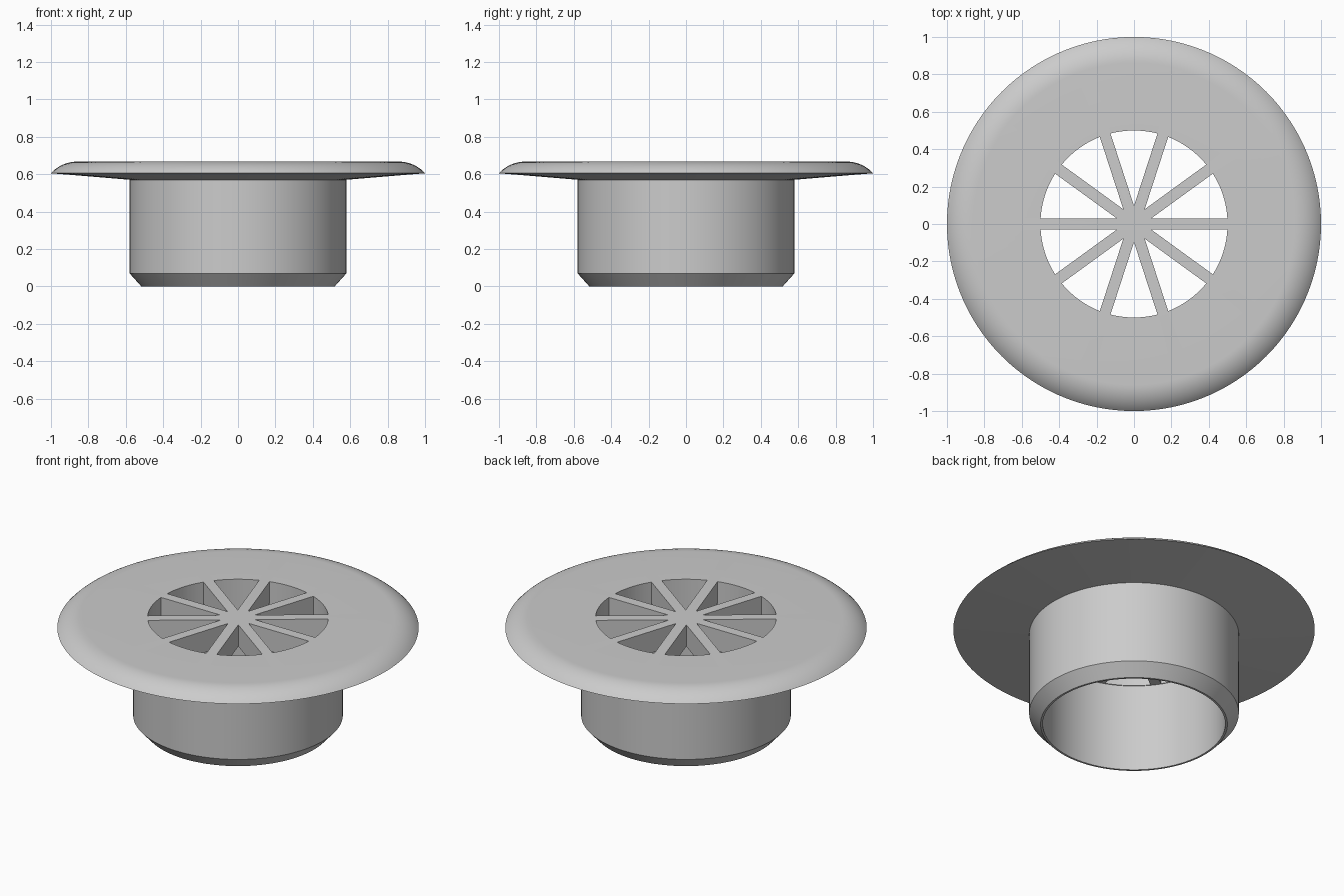
import bpy
import bmesh
from math import sin, cos, pi, radians, sqrt

cube = bpy.data.objects.get("Cube")
if cube:
    bpy.data.objects.remove(cube, do_unlink=True)

SEGMENTS = 120
TOP = 0.667
SPOKES = 10
HALF_WIDTH = 0.03
SLOT_RADIUS = 0.5

grey = bpy.data.materials.new("light grey")
grey.use_nodes = True
colour = (0.6, 0.6, 0.6, 1)
grey.diffuse_color = colour
grey.node_tree.nodes["Principled BSDF"].inputs["Base Color"].default_value = colour


def make_object(name, bm):
    bmesh.ops.recalc_face_normals(bm, faces=bm.faces)
    mesh = bpy.data.meshes.new(name)
    bm.to_mesh(mesh)
    bm.free()
    mesh.materials.append(grey)
    obj = bpy.data.objects.new(name, mesh)
    bpy.context.collection.objects.link(obj)
    return obj


def lathe(name, profile):
    bm = bmesh.new()
    verts = [bm.verts.new((r, 0, z)) for r, z in profile]
    edges = [bm.edges.new(pair) for pair in zip(verts, verts[1:])]
    bmesh.ops.spin(bm, geom=verts + edges, cent=(0, 0, 0), axis=(0, 0, 1),
                   angle=2 * pi, steps=SEGMENTS, use_merge=False)
    bmesh.ops.remove_doubles(bm, verts=bm.verts, dist=0.0001)
    return make_object(name, bm)


# Hollow tube with a chamfered foot, wide flange and closed top plate
lip = [(0.86 + 0.189 * sin(a), TOP - 0.189 * (1 - cos(a)))
       for a in [radians(47.8) * i / 10 for i in range(11)]]
profile = [(0, 0.535), (0.505, 0.535), (0.505, 0), (0.517, 0),
           (0.58, 0.07), (0.58, 0.57)] + lip[::-1] + [(0, TOP)]
drain = lathe("drain_cover", profile)

# Wedge-shaped cutters that leave the straight spokes between them
bm = bmesh.new()
step = 2 * pi / SPOKES
tip = HALF_WIDTH / sin(step / 2)
margin = math_margin = HALF_WIDTH / SLOT_RADIUS
for k in range(SPOKES):
    start, end = k * step + margin, (k + 1) * step - margin
    middle = (k + 0.5) * step
    outline = [(tip, middle)]
    outline += [(SLOT_RADIUS, start + (end - start) * i / 10) for i in range(11)]
    base = bm.faces.new([bm.verts.new((r * cos(a), r * sin(a), 0.45))
                         for r, a in outline])
    result = bmesh.ops.extrude_face_region(bm, geom=[base])
    top = [v for v in result["geom"] if isinstance(v, bmesh.types.BMVert)]
    bmesh.ops.translate(bm, verts=top, vec=(0, 0, 0.4))
cutter = make_object("slot_cutter", bm)
cutter.hide_render = True

# Cut the slots and smooth the round surfaces
slots = drain.modifiers.new("slots", 'BOOLEAN')
slots.operation = 'DIFFERENCE'
slots.solver = 'EXACT'
slots.object = cutter
bpy.ops.object.select_all(action='DESELECT')
drain.select_set(True)
bpy.context.view_layer.objects.active = drain
bpy.ops.object.modifier_apply(modifier=slots.name)
bpy.data.objects.remove(cutter, do_unlink=True)
bpy.ops.object.shade_smooth_by_angle(angle=radians(30))
